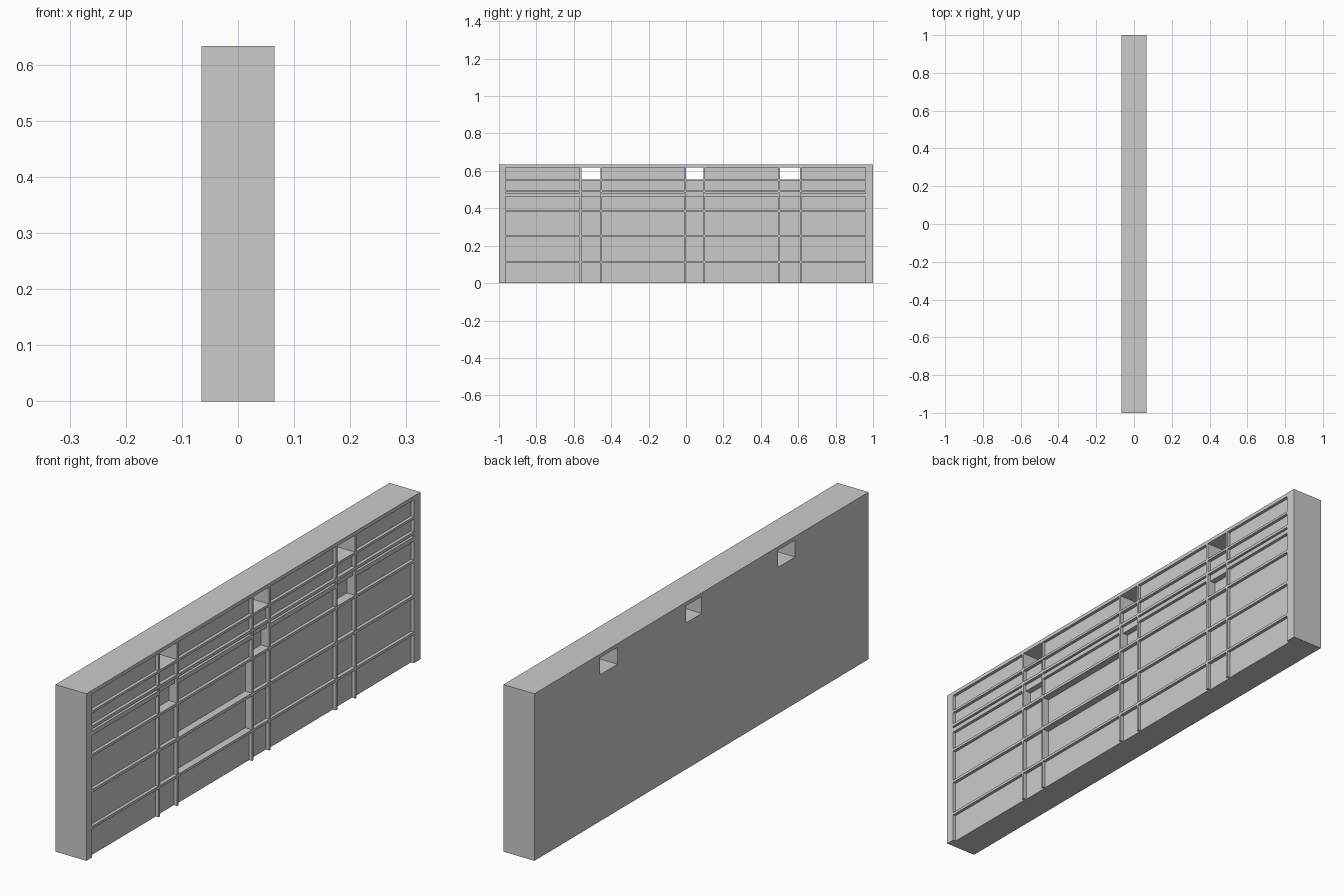
import bpy, bmesh
from mathutils import Matrix, Vector

if "Cube" in bpy.data.objects:
    bpy.data.objects.remove(bpy.data.objects["Cube"])

FRONT, BACK = 0.065, -0.065
HEIGHT = 0.633


def add_box(bm, lo, hi):
    lo, hi = Vector(lo), Vector(hi)
    m = Matrix.Translation((lo + hi) / 2) @ Matrix.Diagonal((*(hi - lo), 1))
    bmesh.ops.create_cube(bm, size=1, matrix=m)


def make_object(name, boxes):
    bm = bmesh.new()
    for lo, hi in boxes:
        add_box(bm, lo, hi)
    mesh = bpy.data.meshes.new(name)
    bm.to_mesh(mesh)
    bm.free()
    ob = bpy.data.objects.new(name, mesh)
    bpy.context.collection.objects.link(ob)
    return ob


def pocket(col, row, depth):
    return ((FRONT - depth, col[0], row[0]), (FRONT + 0.02, col[1], row[1]))


# Bays between the upright posts
wide = [(-0.966, -0.569), (-0.449, -0.009), (0.102, 0.493), (0.617, 0.96)]
narrow = [(-0.56, -0.457), (-0.001, 0.094), (0.503, 0.609)]
# Rows between the horizontal rails
low_rows = [(-0.02, 0.108), (0.118, 0.246), (0.257, 0.381)]
mid_row = (0.391, 0.462)
slot_row = (0.479, 0.487)
upper_row = (0.498, 0.546)
top_row = (0.555, 0.619)

pockets = []
# Wide bays: shallow panels, the second bay deeper in its middle rows
for i, col in enumerate(wide):
    for row in low_rows + [mid_row, slot_row, upper_row, top_row]:
        deep = i == 1 and row in low_rows[1:]
        pockets.append(pocket(col, row, 0.028 if deep else 0.012))
# Narrow bays: panels with a deep niche and a see-through window at the top
ledges = []
for col in narrow:
    for row in low_rows + [upper_row]:
        pockets.append(pocket(col, row, 0.014))
    pockets.append(pocket(col, mid_row, 0.035))
    pockets.append(pocket(col, top_row, 0.16))
    ledges.append(pocket(col, (0.45, 0.487), 0.012))

# Wall slab with pockets cut out
wall = make_object("panelled_wall", [((BACK, -1, 0), (FRONT, 1, HEIGHT))])
for name, boxes in (("panel_cutter", pockets), ("ledge_cutter", ledges)):
    cutter = make_object(name, boxes)
    cutter.hide_render = True
    mod = wall.modifiers.new(name, 'BOOLEAN')
    mod.operation = 'DIFFERENCE'
    mod.solver = 'EXACT'
    mod.object = cutter
    bpy.context.view_layer.objects.active = wall
    bpy.ops.object.modifier_apply(modifier=mod.name)
    bpy.data.objects.remove(cutter)
